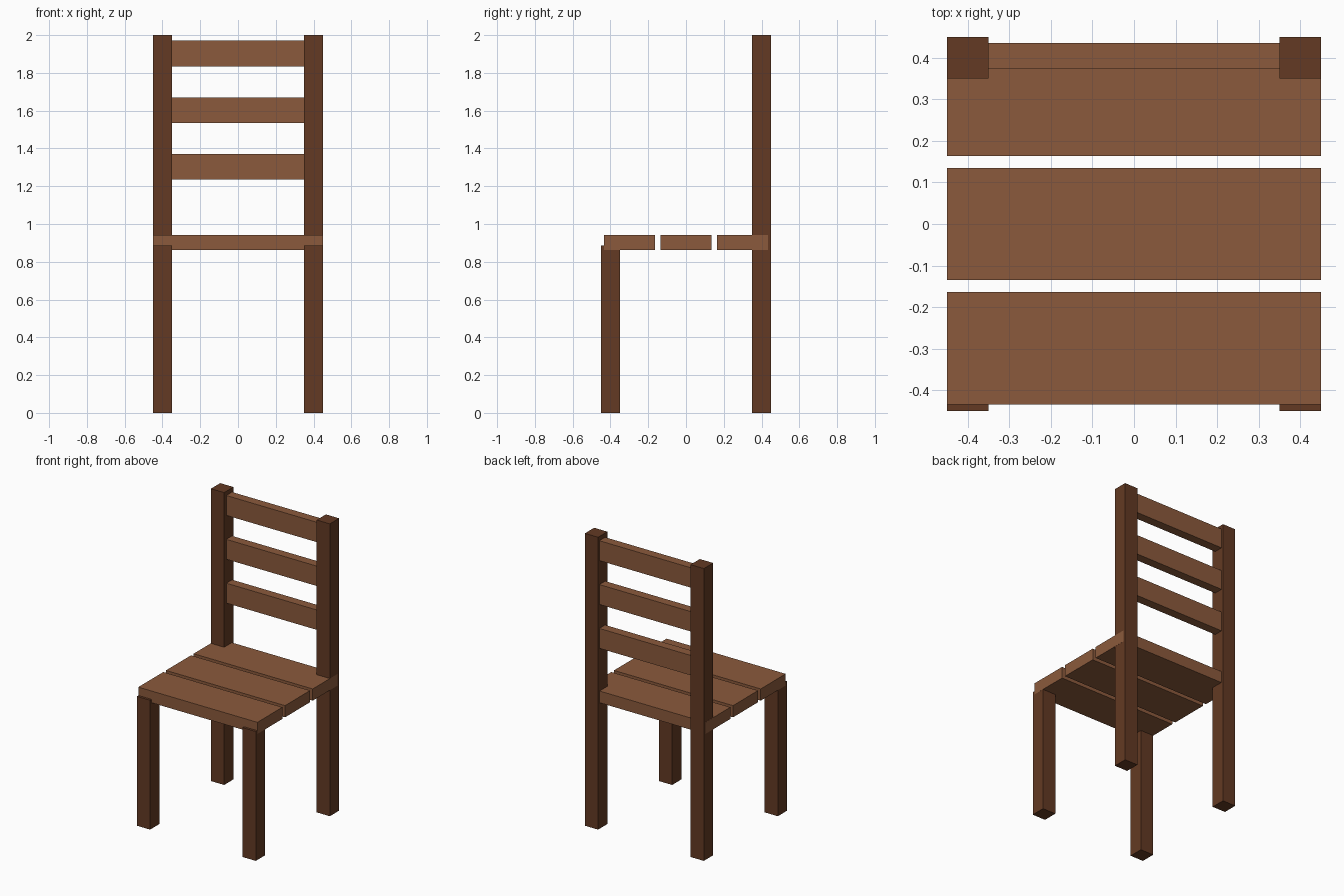
import bpy
import bmesh
from mathutils import Matrix, Vector

if "Cube" in bpy.data.objects:
    bpy.data.objects.remove(bpy.data.objects["Cube"])


def material(name, color):
    m = bpy.data.materials.new(name)
    m.diffuse_color = (*color, 1.0)
    m.use_nodes = True
    m.node_tree.nodes["Principled BSDF"].inputs["Base Color"].default_value = m.diffuse_color
    return m


light_wood = material("light_wood", (0.258, 0.102, 0.045))
dark_wood = material("dark_wood", (0.125, 0.042, 0.017))


def box(name, x, y, z, mat):
    """Box spanning the (min, max) pairs given for each axis."""
    size = Vector((x[1] - x[0], y[1] - y[0], z[1] - z[0]))
    centre = Vector((sum(x) / 2, sum(y) / 2, sum(z) / 2))
    bm = bmesh.new()
    bmesh.ops.create_cube(bm, size=1.0, matrix=Matrix.Diagonal((*size, 1.0)))
    mesh = bpy.data.meshes.new(name)
    bm.to_mesh(mesh)
    bm.free()
    mesh.materials.append(mat)
    obj = bpy.data.objects.new(name, mesh)
    obj.location = centre
    bpy.context.collection.objects.link(obj)
    return obj


# Legs: short at the front, full-height posts at the back
for side, x in (("left", (-0.45, -0.35)), ("right", (0.35, 0.45))):
    box(f"front_leg_{side}", x, (-0.45, -0.35), (0.0, 0.885), dark_wood)
    box(f"back_post_{side}", x, (0.35, 0.45), (0.0, 2.0), dark_wood)

# Seat planks, a hair wider than the legs so their ends stay visible
for i, y in enumerate((-0.299, 0.0, 0.299)):
    box(f"seat_plank_{i + 1}", (-0.4505, 0.4505), (y - 0.135, y + 0.135),
        (0.862, 0.942), light_wood)

# Backrest slats between the posts
for i in range(3):
    z = 1.303 + 0.3 * i
    box(f"back_slat_{i + 1}", (-0.36, 0.36), (0.374, 0.436),
        (z - 0.068, z + 0.068), light_wood)
